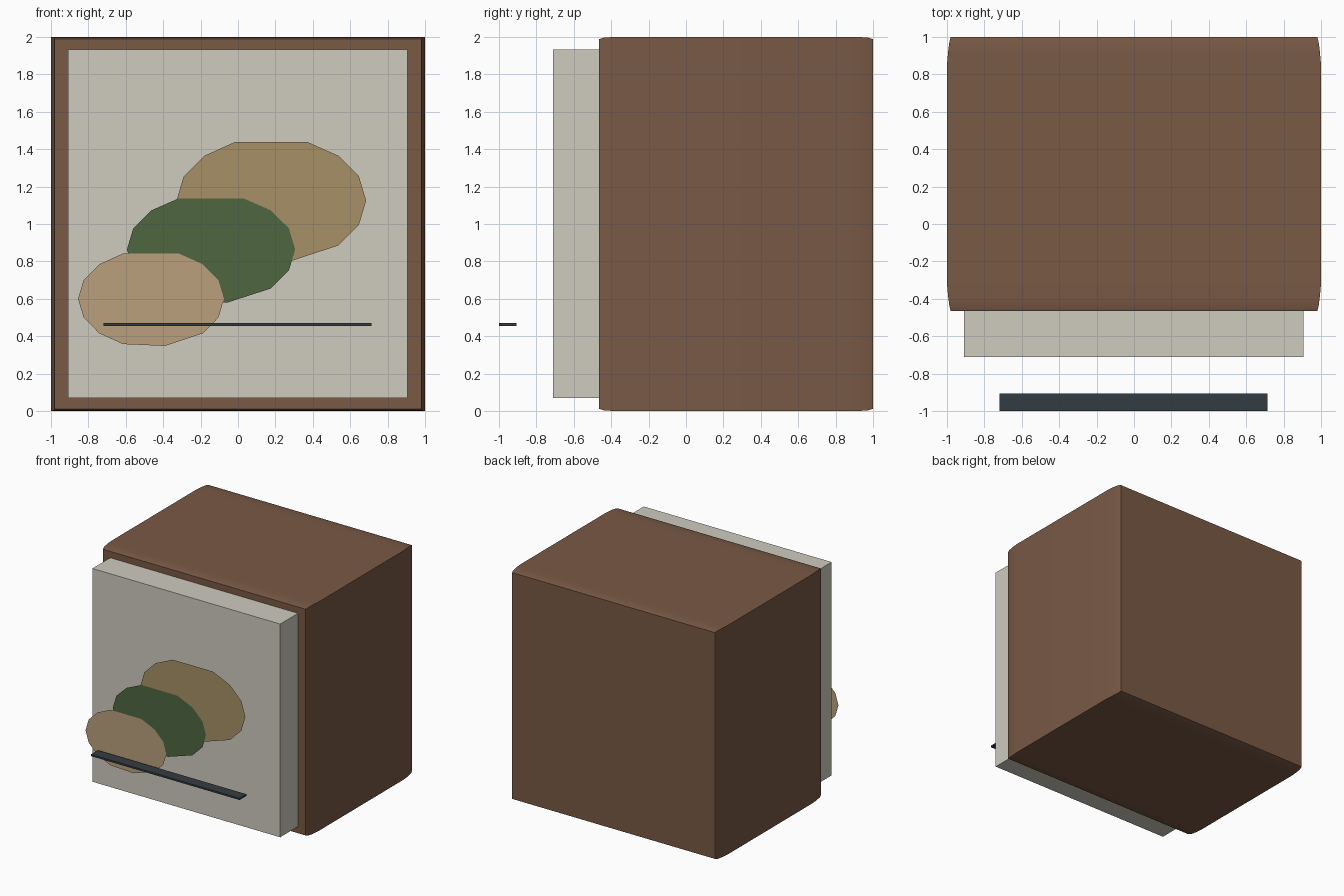
import bpy, bmesh, math

if "Cube" in bpy.data.objects:
    bpy.data.objects.remove(bpy.data.objects["Cube"])


def finish(name, bm, color, smooth=False):
    mesh = bpy.data.meshes.new(name)
    bm.to_mesh(mesh)
    bm.free()
    obj = bpy.data.objects.new(name, mesh)
    bpy.context.collection.objects.link(obj)
    mat = bpy.data.materials.new(name + "_material")
    mat.diffuse_color = (*color, 1)
    mat.use_nodes = True
    mat.node_tree.nodes["Principled BSDF"].inputs["Base Color"].default_value = mat.diffuse_color
    mesh.materials.append(mat)
    if smooth:
        bpy.ops.object.select_all(action='DESELECT')
        obj.select_set(True)
        bpy.context.view_layer.objects.active = obj
        bpy.ops.object.shade_smooth_by_angle(angle=math.radians(35))
    return obj


def loft(name, sections, color, smooth=False):
    """Rectangular sections along y: (y, x0, x1, z0, z1)."""
    bm = bmesh.new()
    rings = [[bm.verts.new(p) for p in ((x0, y, z0), (x1, y, z0), (x1, y, z1), (x0, y, z1))]
             for y, x0, x1, z0, z1 in sections]
    bm.faces.new(rings[0])
    bm.faces.new(rings[-1][::-1])
    for a, b in zip(rings, rings[1:]):
        for i in range(4):
            j = (i + 1) % 4
            bm.faces.new((a[i], b[i], b[j], a[j]))
    bmesh.ops.recalc_face_normals(bm, faces=bm.faces[:])
    return finish(name, bm, color, smooth)


def oval(name, cx, y, cz, rx, rz, color):
    """Flat low-poly oval with a blunt top and one merged bottom corner."""
    corners = [(k * 22.5, 1) for k in (0, 1, 2, 3, 5, 6, 7, 8, 9, 10, 11)]
    corners += [(281.25, 0.98), (315, 1), (337.5, 1)]
    bm = bmesh.new()
    bm.faces.new([bm.verts.new((cx + rx * r * math.cos(math.radians(a)), y,
                                cz + rz * r * math.sin(math.radians(a))))
                  for a, r in corners])
    return finish(name, bm, color)


# Cabinet body with softly tapered front and back rims
profile = [(-0.465, 0.02, 0.012), (-0.44, 0.013, 0.004), (-0.385, 0.006, 0), (-0.32, 0, 0),
           (0.85, 0, 0), (0.92, 0.006, 0), (0.975, 0.013, 0.004), (1.0, 0.02, 0.012)]
loft("cabinet_body", [(y, -1 + i, 1 - i, k, 2 - k) for y, i, k in profile],
     (0.19, 0.10, 0.06), True)

# Pale front panel
loft("front_panel", [(y, -0.91, 0.905, 0.07, 1.932) for y in (-0.71, -0.465)],
     (0.62, 0.60, 0.52))

# Overlapping decorative ovals floating in front of the panel
oval("gold_oval", 0.178, -0.877, 1.125, 0.507, 0.339, (0.39, 0.28, 0.135))
oval("green_oval", -0.144, -0.879, 0.864, 0.45, 0.296, (0.078, 0.133, 0.053))
oval("tan_oval", -0.465, -0.882, 0.60, 0.39, 0.262, (0.49, 0.35, 0.205))

# Thin dark rail
loft("front_rail", [(y, -0.72, 0.715, 0.455, 0.47) for y in (-1.0, -0.905)],
     (0.034, 0.045, 0.054))
